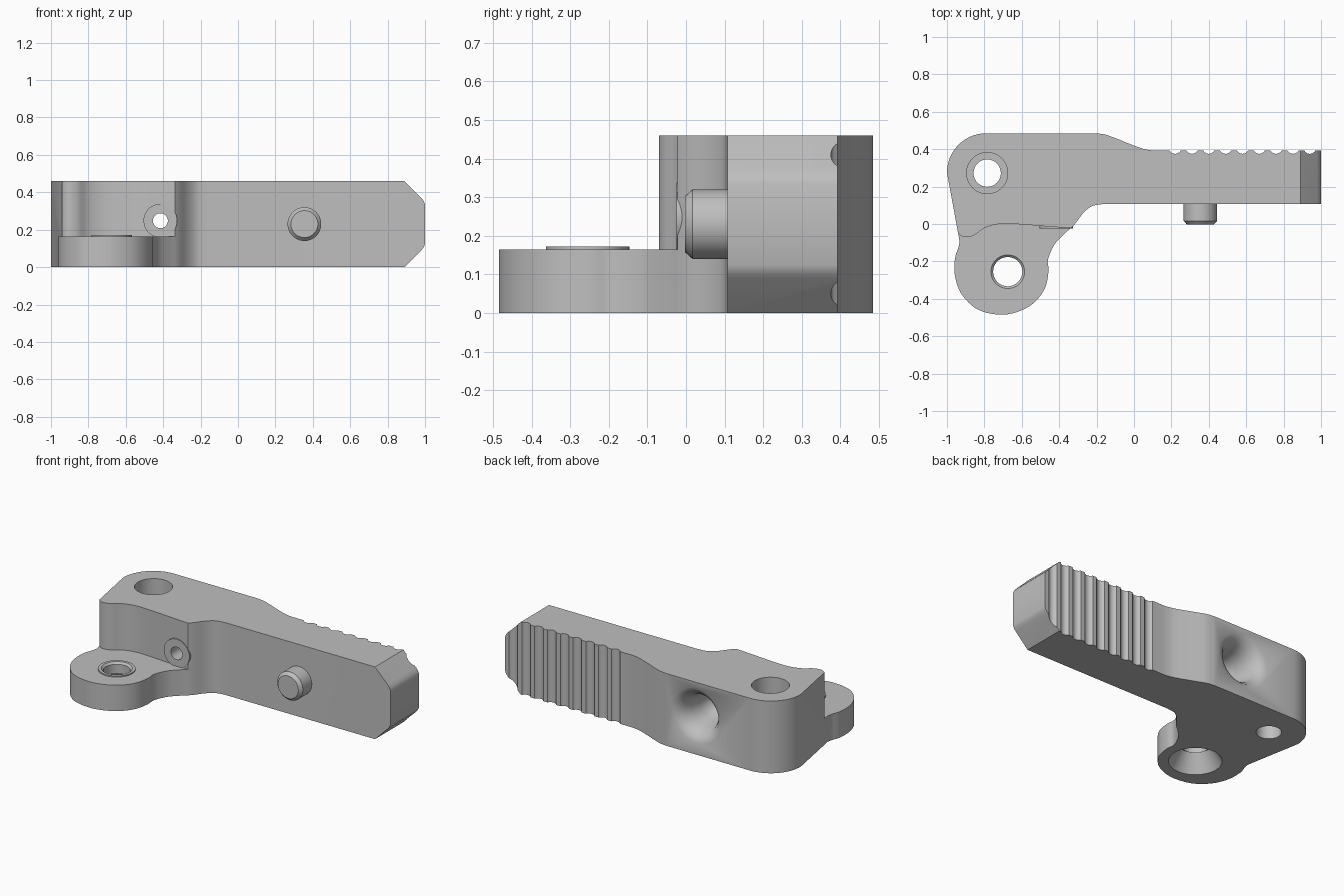
import bpy, bmesh, math
from mathutils import Matrix, Vector

old = bpy.data.objects.get("Cube")
if old:
    bpy.data.objects.remove(old, do_unlink=True)

steel = bpy.data.materials.new("grey_steel")
steel.use_nodes = True
GREY = (0.52, 0.52, 0.52, 1)
steel.diffuse_color = GREY
steel.node_tree.nodes["Principled BSDF"].inputs["Base Color"].default_value = GREY

TOP = 0.46      # full height
EAR = 0.165     # height of the low ear
ALONG_Y = Matrix.Rotation(-math.pi / 2, 4, 'X')


def finish(name, bm, matrix=Matrix()):
    bmesh.ops.transform(bm, matrix=matrix, verts=bm.verts)
    bmesh.ops.recalc_face_normals(bm, faces=bm.faces)
    mesh = bpy.data.meshes.new(name)
    bm.to_mesh(mesh)
    bm.free()
    mesh.materials.append(steel)
    ob = bpy.data.objects.new(name, mesh)
    bpy.context.collection.objects.link(ob)
    return ob


def prism(name, points, low, high, axis='Z'):
    """Extrude a flat outline along z, or an x-z outline along y."""
    bm = bmesh.new()
    if axis == 'Z':
        co, push = [(a, b, low) for a, b in points], (0, 0, high - low)
    else:
        co, push = [(a, low, b) for a, b in points], (0, high - low, 0)
    face = bm.faces.new([bm.verts.new(c) for c in co])
    ext = bmesh.ops.extrude_face_region(bm, geom=[face])["geom"]
    verts = [v for v in ext if isinstance(v, bmesh.types.BMVert)]
    bmesh.ops.translate(bm, vec=push, verts=verts)
    return finish(name, bm)


def lathe(name, profile, matrix, hollow=False, n=48):
    """Revolve (radius, height) pairs about z; hollow closes the profile."""
    bm = bmesh.new()
    rings = [[bm.verts.new((r * math.cos(2 * math.pi * i / n),
                            r * math.sin(2 * math.pi * i / n), h)) for i in range(n)]
             for r, h in profile]
    pairs = list(zip(rings, rings[1:]))
    if hollow:
        pairs.append((rings[-1], rings[0]))
    else:
        bm.faces.new(rings[0])
        bm.faces.new(rings[-1])
    for a, b in pairs:
        for i in range(n):
            j = (i + 1) % n
            bm.faces.new((a[i], a[j], b[j], b[i]))
    return finish(name, bm, matrix)


def arc(cx, cy, r, start, end, steps):
    return [(cx + r * math.cos(math.radians(start + (end - start) * i / steps)),
             cy + r * math.sin(math.radians(start + (end - start) * i / steps)))
            for i in range(steps + 1)]


def spline(points, steps=5):
    """Smooth curve through the points."""
    p = [Vector(q) for q in [points[0], *points, points[-1]]]
    out = []
    for a, b, c, d in zip(p, p[1:], p[2:], p[3:]):
        for i in range(steps):
            t = i / steps
            out.append(tuple(0.5 * (2 * b + (c - a) * t + (2 * a - 5 * b + 4 * c - d) * t * t
                                    + (3 * b - a - 3 * c + d) * t ** 3)))
    return out + [tuple(points[-1])]


def combine(target, tool, operation='DIFFERENCE'):
    mod = target.modifiers.new("shape", 'BOOLEAN')
    mod.operation, mod.object, mod.solver = operation, tool, 'EXACT'
    bpy.context.view_layer.objects.active = target
    bpy.ops.object.modifier_apply(modifier=mod.name)
    bpy.data.objects.remove(tool, do_unlink=True)


def smooth(ob):
    bpy.ops.object.select_all(action='DESELECT')
    ob.select_set(True)
    bpy.context.view_layer.objects.active = ob
    bpy.ops.object.shade_smooth_by_angle(angle=math.radians(30))


# Lever outline: grip with scalloped back, shoulder, rounded pivot end, ear, fillet
outline = [(1, 0.107), (1, 0.393)]
for k in range(9):
    outline += arc(0.94 - 0.09 * k, 0.409, 0.034, -28, -152, 6)
outline += spline([(0.1, 0.393), (0.05, 0.402), (-0.02, 0.427), (-0.1, 0.459),
                   (-0.15, 0.477), (-0.2, 0.485)])
outline += arc(-0.79, 0.275, 0.21, 90, 180, 16)
outline += [(-0.932, -0.095)]
outline += spline([(-0.94, -0.13), (-0.958, -0.19), (-0.955, -0.29), (-0.915, -0.385),
                   (-0.83, -0.46), (-0.71, -0.485), (-0.61, -0.465), (-0.53, -0.417),
                   (-0.475, -0.34), (-0.457, -0.25), (-0.46, -0.19), (-0.425, -0.11),
                   (-0.37, -0.05), (-0.32, -0.005), (-0.27, 0.06), (-0.22, 0.097),
                   (-0.16, 0.107)])
lever = prism("lever_body", outline, 0, TOP)

# Step down from the body to the low ear
step = spline([(-0.97, -0.015), (-0.94, -0.05), (-0.905, -0.07), (-0.855, -0.06), (-0.8, -0.022),
               (-0.72, 0), (-0.62, -0.001), (-0.48, -0.012), (-0.37, -0.02), (-0.28, -0.025)])
step += [(-0.28, -0.6), (-1.1, -0.6), (-1.1, -0.015)]
combine(lever, prism("step_cutter", step, EAR, TOP + 0.1))

# Chamfers on the grip end, above and below
wedge = [(0.89, 0), (0.98, 0.09), (0.993, 0.106), (1, 0.125), (1.1, 0.125), (1.1, -0.1), (0.89, -0.1)]
combine(lever, prism("lower_chamfer", wedge, -0.2, 0.7, 'Y'))
combine(lever, prism("upper_chamfer", [(x, TOP - z) for x, z in wedge], -0.2, 0.7, 'Y'))

# Boss around the cross hole, then the cross hole with its flared dish at the back
cross = Matrix.Translation((-0.415, 0, 0.248)) @ ALONG_Y
combine(lever, lathe("boss", [(0.09, -0.025), (0.09, 0.12)], cross), 'UNION')
combine(lever, lathe("cross_hole", [(0.04, -0.2), (0.04, 0.2), (0.075, 0.25), (0.09, 0.32),
                                    (0.1, 0.385), (0.118, 0.435), (0.142, 0.466),
                                    (0.175, 0.485), (0.19, 0.49), (0.19, 0.6)], cross))

# Counterbored pivot hole
pivot = Matrix.Translation((-0.785, 0.272, 0))
combine(lever, lathe("pivot_hole", [(0.073, -0.1), (0.073, 0.12), (0.11, 0.12), (0.11, 0.6)], pivot))

# Ear hole with a wide countersink underneath
ear = Matrix.Translation((-0.675, -0.255, 0))
combine(lever, lathe("ear_hole", [(0.155, -0.1), (0.155, 0), (0.09, 0.11), (0.09, 0.3)], ear))
smooth(lever)

# Bushing rim standing slightly proud of the ear
smooth(lathe("ear_bushing", [(0.078, 0.1), (0.108, 0.12), (0.108, 0.172), (0.09, 0.172),
                             (0.078, 0.16)], ear, hollow=True))

# Round pin with a chamfered tip on the front of the grip
smooth(lathe("front_pin", [(0.072, -0.003), (0.09, 0.017), (0.09, 0.15)],
             Matrix.Translation((0.355, 0, 0.23)) @ ALONG_Y))
